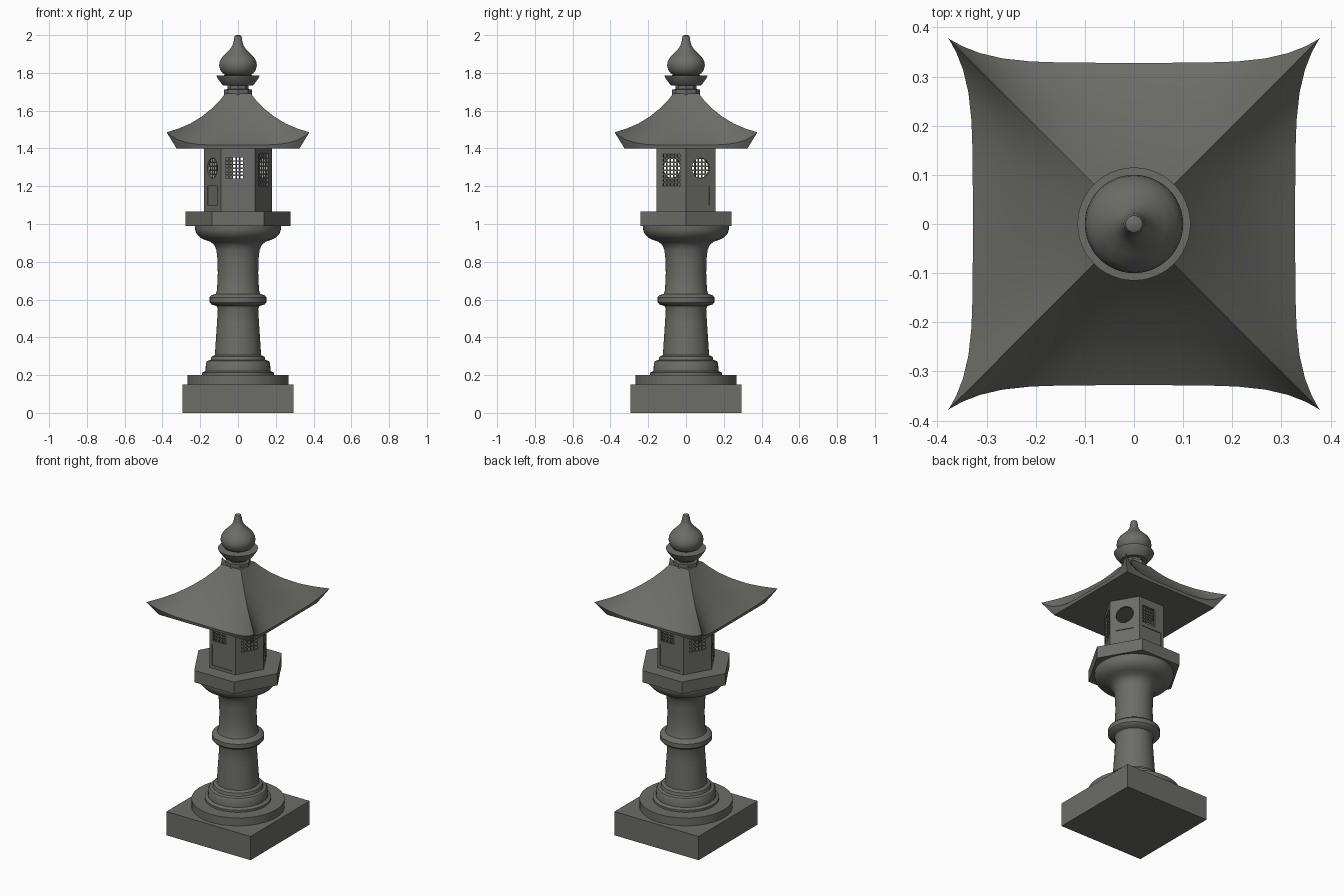
import bpy, bmesh, math
from mathutils import Matrix, Vector

if "Cube" in bpy.data.objects:
    bpy.data.objects.remove(bpy.data.objects["Cube"])

stone = bpy.data.materials.new("dark grey stone")
stone.diffuse_color = (0.15, 0.15, 0.138, 1)
stone.use_nodes = True
stone.node_tree.nodes["Principled BSDF"].inputs["Base Color"].default_value = stone.diffuse_color


def finish(name, bm, smooth=None):
    bmesh.ops.recalc_face_normals(bm, faces=bm.faces)
    me = bpy.data.meshes.new(name)
    bm.to_mesh(me)
    bm.free()
    me.materials.append(stone)
    ob = bpy.data.objects.new(name, me)
    bpy.context.collection.objects.link(ob)
    if smooth:
        bpy.ops.object.select_all(action='DESELECT')
        ob.select_set(True)
        bpy.context.view_layer.objects.active = ob
        bpy.ops.object.shade_smooth_by_angle(angle=math.radians(smooth))
    return ob


def loft(bm, rings):
    """Skin closed rings of points and cap both ends."""
    loops = [[bm.verts.new(p) for p in r] for r in rings]
    n = len(loops[0])
    for a, b in zip(loops, loops[1:]):
        for i in range(n):
            j = (i + 1) % n
            bm.faces.new((a[i], a[j], b[j], b[i]))
    bm.faces.new(loops[0][::-1])
    bm.faces.new(loops[-1])


def circle(r, z, n):
    return [(r * math.cos(math.tau * i / n), r * math.sin(math.tau * i / n), z) for i in range(n)]


def lathe(name, profile, n=48, smooth=35):
    bm = bmesh.new()
    loft(bm, [circle(r, z, n) for r, z in profile])
    return finish(name, bm, smooth)


def add_box(bm, center, size, rot=Matrix()):
    bmesh.ops.create_cube(bm, size=1, matrix=rot @ Matrix.Translation(center) @ Matrix.Diagonal((*size, 1)))


# Square plinth and round step
bm = bmesh.new()
add_box(bm, (0, 0, 0.075), (0.59, 0.59, 0.15))
finish("plinth", bm)
lathe("round_step", [(0.267, 0.15), (0.267, 0.2)], 64)

# Turned column with foot mouldings, middle ring and flared head
lathe("column", [
    (0.19, 0.2), (0.19, 0.213), (0.172, 0.222), (0.17, 0.265), (0.163, 0.275),
    (0.145, 0.28), (0.14, 0.298), (0.122, 0.307), (0.119, 0.36), (0.111, 0.48),
    (0.107, 0.55), (0.113, 0.565), (0.142, 0.575), (0.15, 0.585), (0.15, 0.612),
    (0.142, 0.622), (0.118, 0.63), (0.111, 0.65), (0.107, 0.74), (0.109, 0.82),
    (0.115, 0.865), (0.125, 0.888), (0.145, 0.906), (0.175, 0.916), (0.2, 0.928),
    (0.22, 0.95), (0.227, 0.97), (0.228, 0.99)])

# Hexagonal platform
lathe("platform", [(0.277, 0.99), (0.277, 1.065)], 6)

# Hollow hexagonal fire chamber with thin walls
outer, inner = 0.18, 0.166
APO = outer * math.cos(math.pi / 6)
bm = bmesh.new()
tube = [[bm.verts.new(p) for p in circle(r, z, 6)]
        for r, z in ((outer, 1.06), (outer, 1.41), (inner, 1.41), (inner, 1.06))]
for k in range(4):
    a, b = tube[k], tube[(k + 1) % 4]
    for i in range(6):
        j = (i + 1) % 6
        bm.faces.new((a[i], a[j], b[j], b[i]))
chamber = finish("fire_chamber", bm)

# Wall openings: offset lattice, tall lattice, round hole; repeated on opposite walls
cut, bars = bmesh.new(), bmesh.new()


def lattice(rot, x0, x1, z0, z1, nx, nz):
    cx, cz = (x0 + x1) / 2, (z0 + z1) / 2
    add_box(cut, (cx, -APO, cz), (x1 - x0, 0.06, z1 - z0), rot)
    for i in range(1, nx):
        add_box(bars, (x0 + (x1 - x0) * i / nx, -APO + 0.007, cz), (0.007, 0.006, z1 - z0), rot)
    for i in range(1, nz):
        add_box(bars, (cx, -APO + 0.007, z0 + (z1 - z0) * i / nz), (x1 - x0, 0.005, 0.007), rot)


def panel(rot, half, z0, z1):
    add_box(cut, (0, -APO, (z0 + z1) / 2), (half * 2, 0.01, z1 - z0), rot)


for half_turn in (0, 180):
    front, side, hole = (Matrix.Rotation(math.radians(half_turn + a), 4, 'Z') for a in (0, 60, 120))
    lattice(front, -0.066, 0.026, 1.24, 1.352, 5, 6)
    panel(front, 0.072, 1.083, 1.215)
    lattice(side, -0.052, 0.052, 1.2, 1.37, 5, 8)
    bmesh.ops.create_cone(cut, cap_ends=True, segments=32, radius1=0.053, radius2=0.053, depth=0.06,
                          matrix=hole @ Matrix.Translation((0, -APO, 1.296)) @ Matrix.Rotation(math.pi / 2, 4, 'X'))
    panel(hole, 0.054, 1.1, 1.2)

cutter = finish("window_cutter", cut)
cutter.hide_render = True
finish("window_lattice", bars)
mod = chamber.modifiers.new("openings", 'BOOLEAN')
mod.operation, mod.solver, mod.object = 'DIFFERENCE', 'EXACT', cutter
bpy.context.view_layer.objects.active = chamber
bpy.ops.object.modifier_apply(modifier=mod.name)
bpy.data.objects.remove(cutter)


# Square roof with concave slopes and upswept corners
def roof_ring(corner, zc, mid, zm, power, n=16):
    pts = []
    for side in range(4):
        rot = Matrix.Rotation(side * math.pi / 2, 3, 'Z')
        for i in range(n):
            u = math.sin((2 * i / n - 1) * math.pi / 2)
            w = abs(u) ** power
            pts.append(rot @ Vector((u * corner, -(mid + (corner - mid) * w), zm + (zc - zm) * w)))
    return pts


bm = bmesh.new()
loft(bm, [roof_ring(*row) for row in (
    (0.325, 1.4, 0.325, 1.4, 5), (0.378, 1.485, 0.328, 1.418, 5),
    (0.31, 1.507, 0.28, 1.452, 4), (0.25, 1.533, 0.235, 1.492, 3),
    (0.19, 1.57, 0.184, 1.544, 3), (0.135, 1.614, 0.133, 1.6, 2),
    (0.095, 1.656, 0.095, 1.65, 2), (0.068, 1.69, 0.068, 1.69, 2))])
finish("roof", bm, 50)

# Neck, flared cup and onion finial
lathe("finial_neck", [(0.073, 1.68), (0.073, 1.712), (0.056, 1.714), (0.056, 1.74)], 8, 20)
lathe("finial_cup", [(0.076, 1.732), (0.084, 1.738), (0.098, 1.757), (0.111, 1.776), (0.115, 1.786), (0.06, 1.788)])
lathe("finial_bulb", [
    (0.06, 1.785), (0.08, 1.797), (0.094, 1.815), (0.1, 1.84), (0.097, 1.86),
    (0.085, 1.882), (0.064, 1.903), (0.043, 1.924), (0.029, 1.945), (0.023, 1.965),
    (0.021, 1.985), (0.017, 1.996), (0.01, 2.0)])
